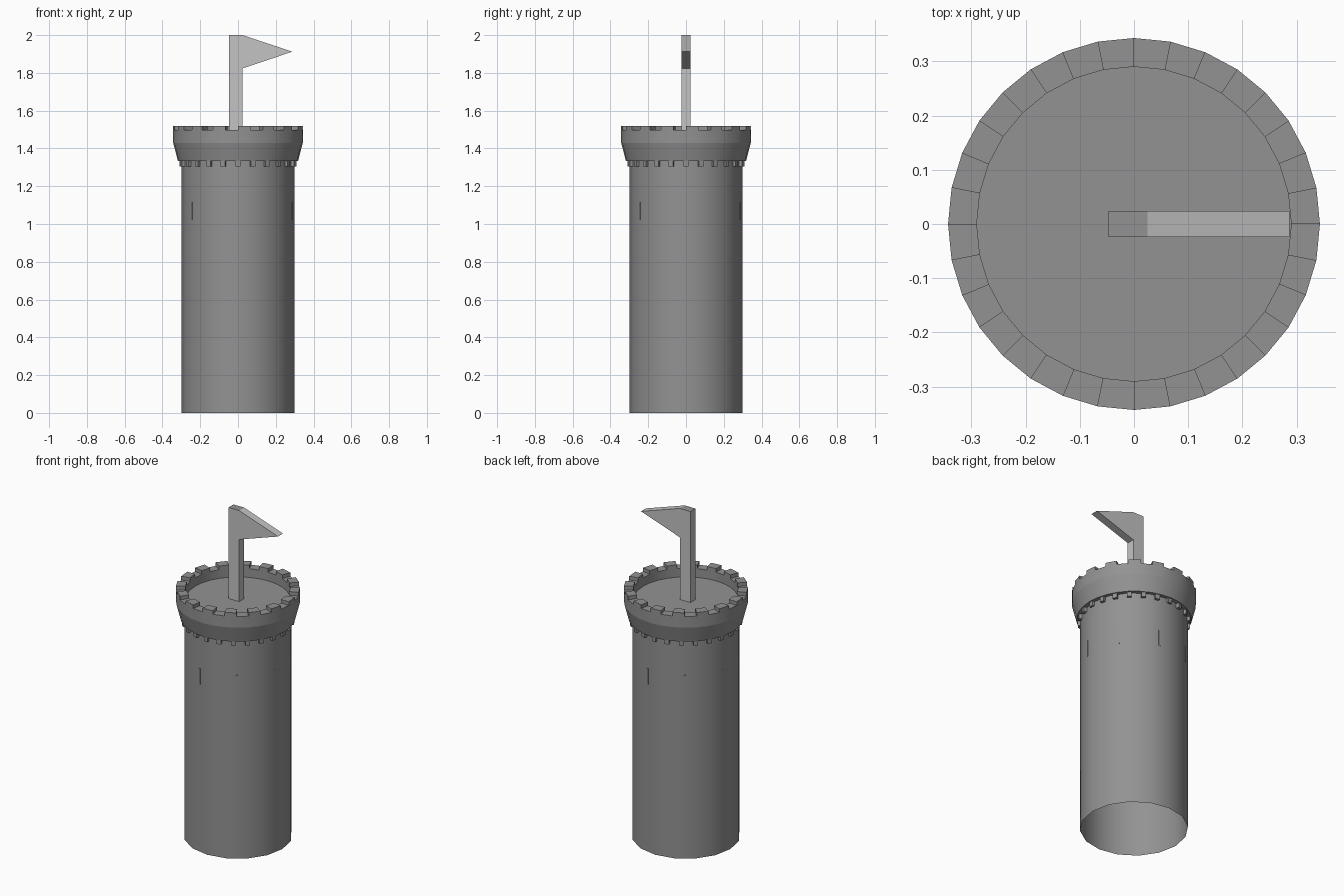
import bpy, bmesh, math
from mathutils import Matrix, Vector

if "Cube" in bpy.data.objects:
    bpy.data.objects.remove(bpy.data.objects["Cube"])


def material(name, v):
    m = bpy.data.materials.new(name)
    m.diffuse_color = (v, v, v, 1)
    m.use_nodes = True
    m.node_tree.nodes["Principled BSDF"].inputs["Base Color"].default_value = m.diffuse_color
    return m


STONE = material("stone grey", 0.29)
PALE = material("pale grey", 0.55)


def finish(name, bm, mats, smooth=None):
    me = bpy.data.meshes.new(name)
    bm.to_mesh(me)
    bm.free()
    ob = bpy.data.objects.new(name, me)
    bpy.context.collection.objects.link(ob)
    for m in mats:
        me.materials.append(m)
    if smooth:
        bpy.ops.object.select_all(action='DESELECT')
        ob.select_set(True)
        bpy.context.view_layer.objects.active = ob
        bpy.ops.object.shade_smooth_by_angle(angle=math.radians(smooth))
    return ob


def lathe(bm, profile, n):
    rings = [[bm.verts.new((r * math.cos(2 * math.pi * j / n), r * math.sin(2 * math.pi * j / n), z))
              for j in range(n)] for r, z in profile]
    strips = []
    for a, b in zip(rings, rings[1:]):
        strips.append([bm.faces.new((a[j], a[(j + 1) % n], b[(j + 1) % n], b[j])) for j in range(n)])
    return rings, strips


def radial_boxes(name, count, offset, r0, r1, width, z0, z1):
    bm = bmesh.new()
    for i in range(count):
        rot = Matrix.Rotation(math.radians(offset + 360 * i / count), 4, 'Z')
        loc = Matrix.Translation(((r0 + r1) / 2, 0, (z0 + z1) / 2))
        size = Matrix.Diagonal((r1 - r0, width, z1 - z0, 1))
        bmesh.ops.create_cube(bm, size=1, matrix=rot @ loc @ size)
    return finish(name, bm, [STONE])


# Tower shaft, open at the bottom
bm = bmesh.new()
lathe(bm, [(0.299, 0), (0.299, 1.34)], 16)
finish("tower_shaft", bm, [STONE], 30)

# Crown with parapet, roof floor and raised merlons
bm = bmesh.new()
rings, strips = lathe(bm, [(0.29, 1.333), (0.318, 1.333), (0.343, 1.43), (0.343, 1.498),
                           (0.29, 1.498), (0.29, 1.445)], 32)
bm.faces.new(rings[-1])
top = bmesh.ops.extrude_discrete_faces(bm, faces=strips[3][0::2])["faces"]
for f in top:
    for v in f.verts:
        v.co.z = 1.52
finish("crown", bm, [STONE], 13)

# Small brackets under the crown and arrow slits on alternate sides
radial_boxes("brackets", 24, 0, 0.28, 0.311, 0.025, 1.305, 1.335)
radial_boxes("arrow_slits", 8, -11.25, 0.289, 0.2952, 0.011, 1.02, 1.117)

# Flagpole and pennant in one outline
bm = bmesh.new()
outline = [(-0.047, 1.445), (0.025, 1.445), (0.025, 1.824), (0.287, 1.912), (0.025, 2.0), (-0.047, 2.0)]
face = bm.faces.new([bm.verts.new((x, -0.024, z)) for x, z in outline])
ext = bmesh.ops.extrude_face_region(bm, geom=[face])["geom"]
bmesh.ops.translate(bm, vec=Vector((0, 0.048, 0)), verts=[g for g in ext if isinstance(g, bmesh.types.BMVert)])
bmesh.ops.recalc_face_normals(bm, faces=bm.faces)
for f in bm.faces:
    f.material_index = 1 if f.normal.z > 0.99 else 0
finish("flag", bm, [PALE, STONE])
